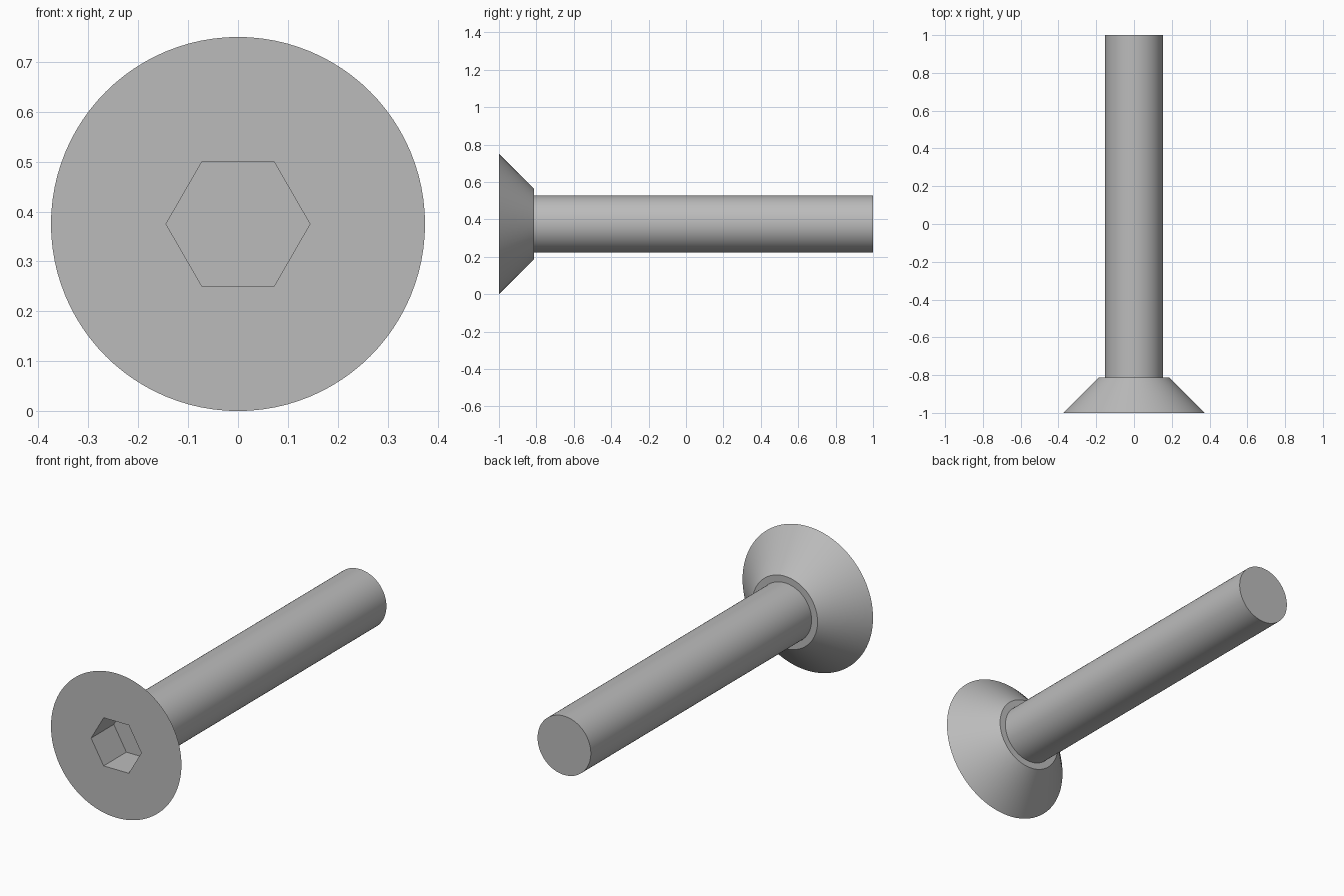
import bpy, bmesh, math

if "Cube" in bpy.data.objects:
    bpy.data.objects.remove(bpy.data.objects["Cube"], do_unlink=True)

AXIS_Z = 0.375
HEAD_BACK = -0.8125
SEGMENTS = 96

steel = bpy.data.materials.new("grey steel")
steel.use_nodes = True
steel.diffuse_color = (0.5, 0.5, 0.5, 1)
steel.node_tree.nodes["Principled BSDF"].inputs["Base Color"].default_value = (0.5, 0.5, 0.5, 1)


def ring(bm, radius, y, sides):
    """Closed loop of edges around the screw axis."""
    angles = [2 * math.pi * i / sides for i in range(sides)]
    verts = [bm.verts.new((radius * math.cos(a), y, AXIS_Z + radius * math.sin(a)))
             for a in angles]
    return [bm.edges.new((v, verts[(i + 1) % sides])) for i, v in enumerate(verts)]


def bridge(bm, a, b):
    bmesh.ops.bridge_loops(bm, edges=a + b)


def cap(bm, edges):
    bmesh.ops.edgeloop_fill(bm, edges=edges)


def finish(bm, name):
    bmesh.ops.recalc_face_normals(bm, faces=bm.faces)
    mesh = bpy.data.meshes.new(name)
    bm.to_mesh(mesh)
    bm.free()
    mesh.materials.append(steel)
    obj = bpy.data.objects.new(name, mesh)
    bpy.context.collection.objects.link(obj)
    bpy.ops.object.select_all(action="DESELECT")
    obj.select_set(True)
    bpy.context.view_layer.objects.active = obj
    bpy.ops.object.shade_smooth_by_angle(angle=math.radians(30))


# Countersunk head with a hexagonal socket
bm = bmesh.new()
rim = ring(bm, 0.375, -1, SEGMENTS)
collar = ring(bm, 0.1875, HEAD_BACK, SEGMENTS)
socket_mouth = ring(bm, 0.1443, -1, 6)
socket_floor = ring(bm, 0.1443, HEAD_BACK - 0.001, 6)
bridge(bm, rim, collar)
bridge(bm, socket_mouth, socket_floor)
cap(bm, collar)
cap(bm, socket_floor)
bmesh.ops.triangle_fill(bm, edges=rim + socket_mouth, use_beauty=True)
finish(bm, "countersunk_head")

# Plain round shank
bm = bmesh.new()
shank_start = ring(bm, 0.153, HEAD_BACK, SEGMENTS)
shank_end = ring(bm, 0.153, 1, SEGMENTS)
bridge(bm, shank_start, shank_end)
cap(bm, shank_start)
cap(bm, shank_end)
finish(bm, "shank")
